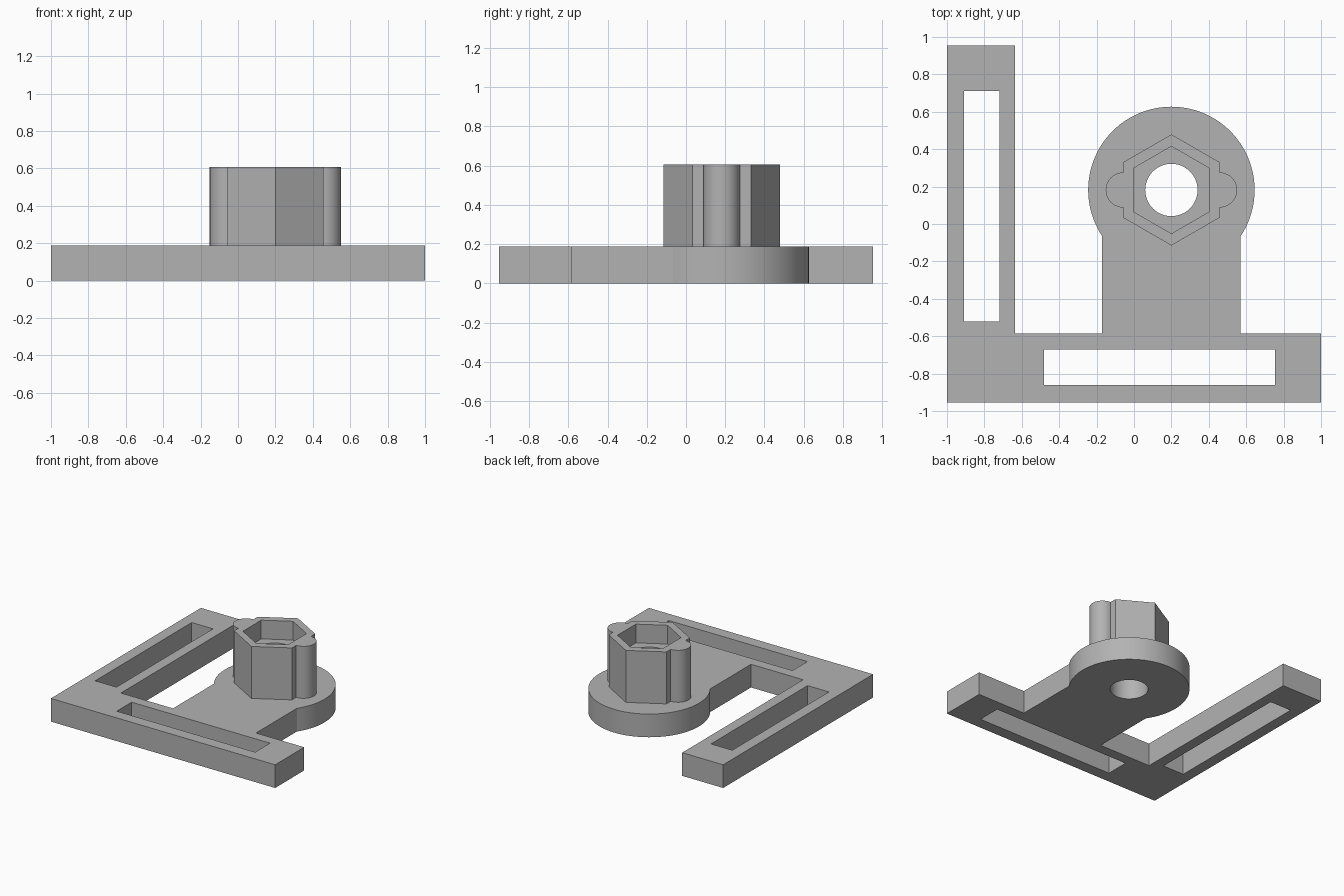
import bpy, bmesh, math

if "Cube" in bpy.data.objects:
    bpy.data.objects.remove(bpy.data.objects["Cube"], do_unlink=True)

PLATE_TOP, COLLAR_TOP, POCKET_FLOOR = 0.187, 0.606, 0.455
CX, CY = 0.2, 0.182  # shared axis of disc, collar and bore

grey = bpy.data.materials.new("plain grey")
grey.use_nodes = True
colour = (0.45, 0.45, 0.45, 1)
grey.diffuse_color = colour
grey.node_tree.nodes["Principled BSDF"].inputs["Base Color"].default_value = colour


def arc(x, y, r, start, end, steps):
    """Points along an arc, angles in radians."""
    return [(x + r * math.cos(start + (end - start) * i / steps),
             y + r * math.sin(start + (end - start) * i / steps))
            for i in range(steps + 1)]


def rect(x0, x1, y0, y1):
    return [(x0, y0), (x1, y0), (x1, y1), (x0, y1)]


def hexagon(r):
    """Pointed towards front and back."""
    return arc(CX, CY, r, -math.pi / 2, 7 * math.pi / 6, 5)


def prism(name, outline, z0, z1):
    bm = bmesh.new()
    base = bm.faces.new([bm.verts.new((x, y, z0)) for x, y in outline])
    top = bmesh.ops.extrude_face_region(bm, geom=[base])["geom"]
    bmesh.ops.translate(bm, vec=(0, 0, z1 - z0),
                        verts=[v for v in top if isinstance(v, bmesh.types.BMVert)])
    bmesh.ops.recalc_face_normals(bm, faces=bm.faces)
    mesh = bpy.data.meshes.new(name)
    bm.to_mesh(mesh)
    bm.free()
    mesh.materials.append(grey)
    obj = bpy.data.objects.new(name, mesh)
    bpy.context.collection.objects.link(obj)
    return obj


def cut(obj, outline, z0, z1):
    cutter = prism("cutter", outline, z0, z1)
    cutter.hide_render = True
    mod = obj.modifiers.new("cut", 'BOOLEAN')
    mod.operation, mod.solver, mod.object = 'DIFFERENCE', 'EXACT', cutter
    bpy.context.view_layer.objects.active = obj
    bpy.ops.object.modifier_apply(modifier=mod.name)
    bpy.data.objects.remove(cutter, do_unlink=True)


def smooth(obj):
    bpy.ops.object.select_all(action='DESELECT')
    obj.select_set(True)
    bpy.context.view_layer.objects.active = obj
    bpy.ops.object.shade_smooth_by_angle(angle=math.radians(25))


# Mounting plate: L-shaped frame, with a tongue ending in a round disc
disc_r, tongue = 0.445, 0.37
lean = math.acos(tongue / disc_r)
back, bar_y, bar_x = 0.955, -0.585, -0.635
outline = [(-1, -back), (1, -back), (1, bar_y), (CX + tongue, bar_y)]
outline += arc(CX, CY, disc_r, -lean, math.pi + lean, 72)
outline += [(CX - tongue, bar_y), (bar_x, bar_y), (bar_x, back), (-1, back)]
plate = prism("mounting_plate", outline, 0, PLATE_TOP)

# Hexagonal collar with a half-round rib on each side
hex_r, rib_r = 0.297, 0.094
flat = hex_r * math.cos(math.pi / 6)
half = math.pi / 2
outline = [(CX, CY - hex_r), (CX + flat, CY - hex_r / 2)]
outline += arc(CX + flat, CY, rib_r, -half, half, 20)
outline += [(CX + flat, CY + hex_r / 2), (CX, CY + hex_r), (CX - flat, CY + hex_r / 2)]
outline += arc(CX - flat, CY, rib_r, half, 3 * half, 20)
outline += [(CX - flat, CY - hex_r / 2)]
collar = prism("hex_collar", outline, PLATE_TOP, COLLAR_TOP)

# Long adjustment slots in both arms
cut(plate, rect(-0.91, -0.72, -0.52, 0.71), -1, 1)
cut(plate, rect(-0.48, 0.755, -0.86, -0.67), -1, 1)

# Round bore through both parts, and the nut pocket in the collar
bore = arc(CX, CY, 0.14, 0, 2 * math.pi, 48)[:-1]
for part in (plate, collar):
    cut(part, bore, -1, 1)
cut(collar, hexagon(0.233), POCKET_FLOOR, 1)

for part in (plate, collar):
    smooth(part)
